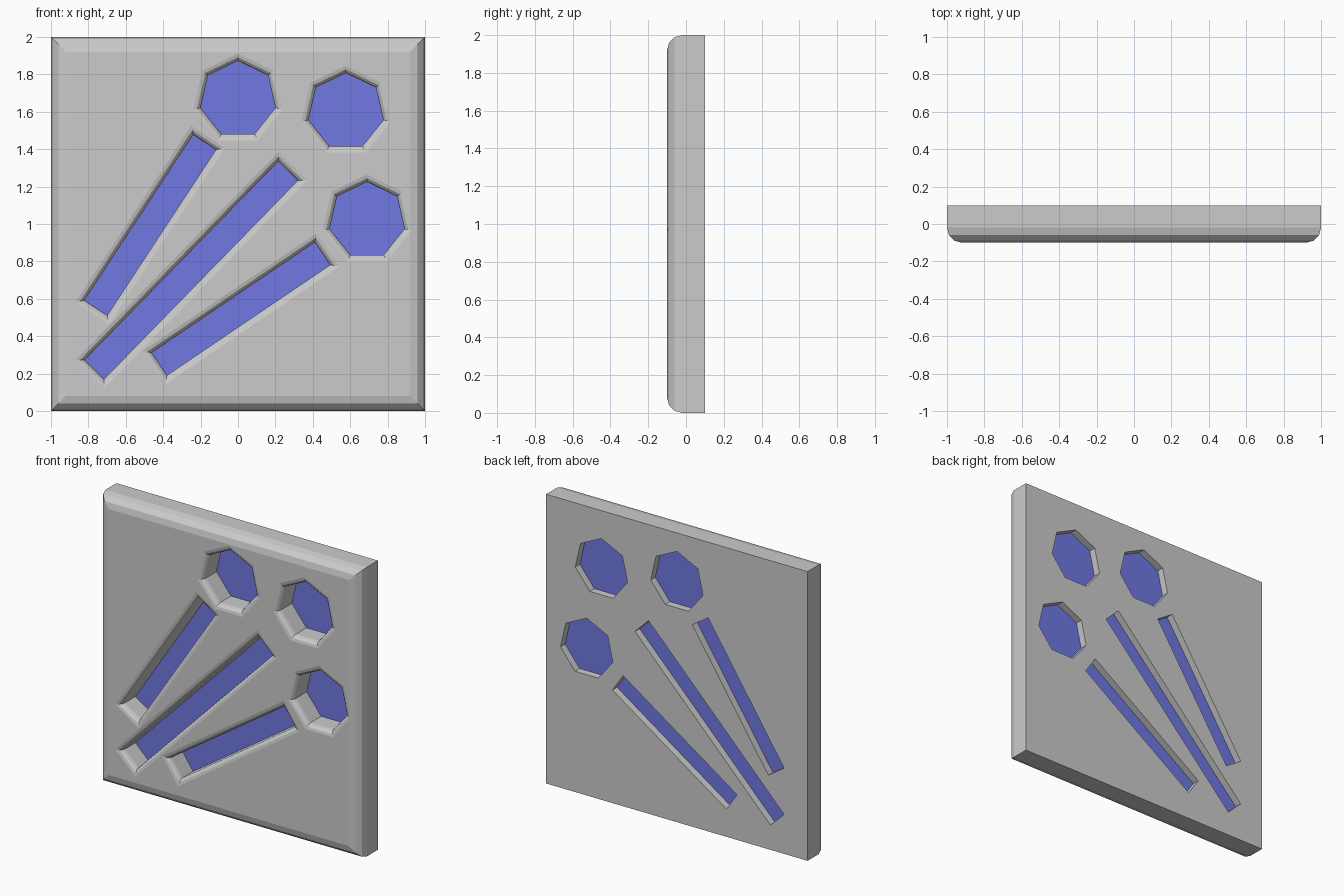
import bpy, bmesh, math

if "Cube" in bpy.data.objects:
    bpy.data.objects.remove(bpy.data.objects["Cube"])

FRONT, BACK, PANE_Y = -0.1, 0.1, 0.05


def offset(pts, d):
    # mitred offset of a convex counter-clockwise outline (positive = outwards)
    out = []
    n = len(pts)
    for i in range(n):
        (ax, az), (bx, bz), (cx, cz) = pts[i - 1], pts[i], pts[(i + 1) % n]
        l1, l2 = math.hypot(bx - ax, bz - az), math.hypot(cx - bx, cz - bz)
        n1 = ((bz - az) / l1, -(bx - ax) / l1)
        n2 = ((cz - bz) / l2, -(cx - bx) / l2)
        k = d / (1 + n1[0] * n2[0] + n1[1] * n2[1])
        out.append((bx + (n1[0] + n2[0]) * k, bz + (n1[1] + n2[1]) * k))
    return out


def loft(name, pts, sections):
    # solid made from offset copies of an outline: sections are (y, offset)
    bm = bmesh.new()
    loops = [[bm.verts.new((x, y, z)) for x, z in offset(pts, d)] for y, d in sections]
    n = len(pts)
    for a, b in zip(loops, loops[1:]):
        for i in range(n):
            j = (i + 1) % n
            bm.faces.new((a[i], a[j], b[j], b[i]))
    bm.faces.new(loops[0])
    if len(loops) > 1:
        bm.faces.new(loops[-1])
    bmesh.ops.recalc_face_normals(bm, faces=bm.faces[:])
    me = bpy.data.meshes.new(name)
    bm.to_mesh(me)
    bm.free()
    ob = bpy.data.objects.new(name, me)
    bpy.context.collection.objects.link(ob)
    return ob


def rounded(r, sign, segs=3):
    # quarter-round at the front face: sign -1 narrows a solid, +1 flares a hole
    steps = [math.pi / 2 * i / segs for i in range(segs + 1)]
    return [(FRONT + r * (1 - math.sin(t)), sign * r * (1 - math.cos(t))) for t in steps]


def heptagon(x, z, r=0.205):
    angles = [math.pi / 2 + math.tau * i / 7 for i in range(7)]
    return [(x + r * math.cos(a), z + r * math.sin(a)) for a in angles]


def bar(x0, z0, x1, z1, w=0.145):
    l = math.hypot(x1 - x0, z1 - z0)
    px, pz = -(z1 - z0) / l * w / 2, (x1 - x0) / l * w / 2
    return [(x0 - px, z0 - pz), (x1 - px, z1 - pz), (x1 + px, z1 + pz), (x0 + px, z0 + pz)]


# square plate with rounded front edges
square = [(-1, 0), (1, 0), (1, 2), (-1, 2)]
plate = loft("plate", square, [(BACK, 0)] + rounded(0.08, -1))

# openings: three heptagons and three slanted bars
openings = {
    "round_pane_1": heptagon(0, 1.667),
    "round_pane_2": heptagon(0.577, 1.602),
    "round_pane_3": heptagon(0.69, 1.02),
    "bar_pane_1": bar(-0.76, 0.552, -0.179, 1.437),
    "bar_pane_2": bar(-0.768, 0.222, 0.268, 1.284),
    "bar_pane_3": bar(-0.42, 0.252, 0.452, 0.842),
}
blue = bpy.data.materials.new("blue")
blue.diffuse_color = (0.16, 0.19, 0.75, 1)
blue.use_nodes = True
blue.node_tree.nodes["Principled BSDF"].inputs["Base Color"].default_value = blue.diffuse_color

cutters = []
for name, pts in openings.items():
    # flared cutter for the opening
    cutter = loft("cutter_" + name, pts, [(BACK + 0.1, 0)] + rounded(0.035, 1) + [(FRONT - 0.1, 0.035)])
    cutter.hide_render = True
    cutters.append(cutter)
    mod = plate.modifiers.new("cut", "BOOLEAN")
    mod.operation, mod.solver, mod.object = "DIFFERENCE", "EXACT", cutter
    # recessed blue pane
    pane = loft(name, pts, [(PANE_Y, 0)])
    pane.data.materials.append(blue)

# apply the cuts and remove the helpers
bpy.context.view_layer.objects.active = plate
plate.select_set(True)
for mod in list(plate.modifiers):
    bpy.ops.object.modifier_apply(modifier=mod.name)
for cutter in cutters:
    bpy.data.objects.remove(cutter)
